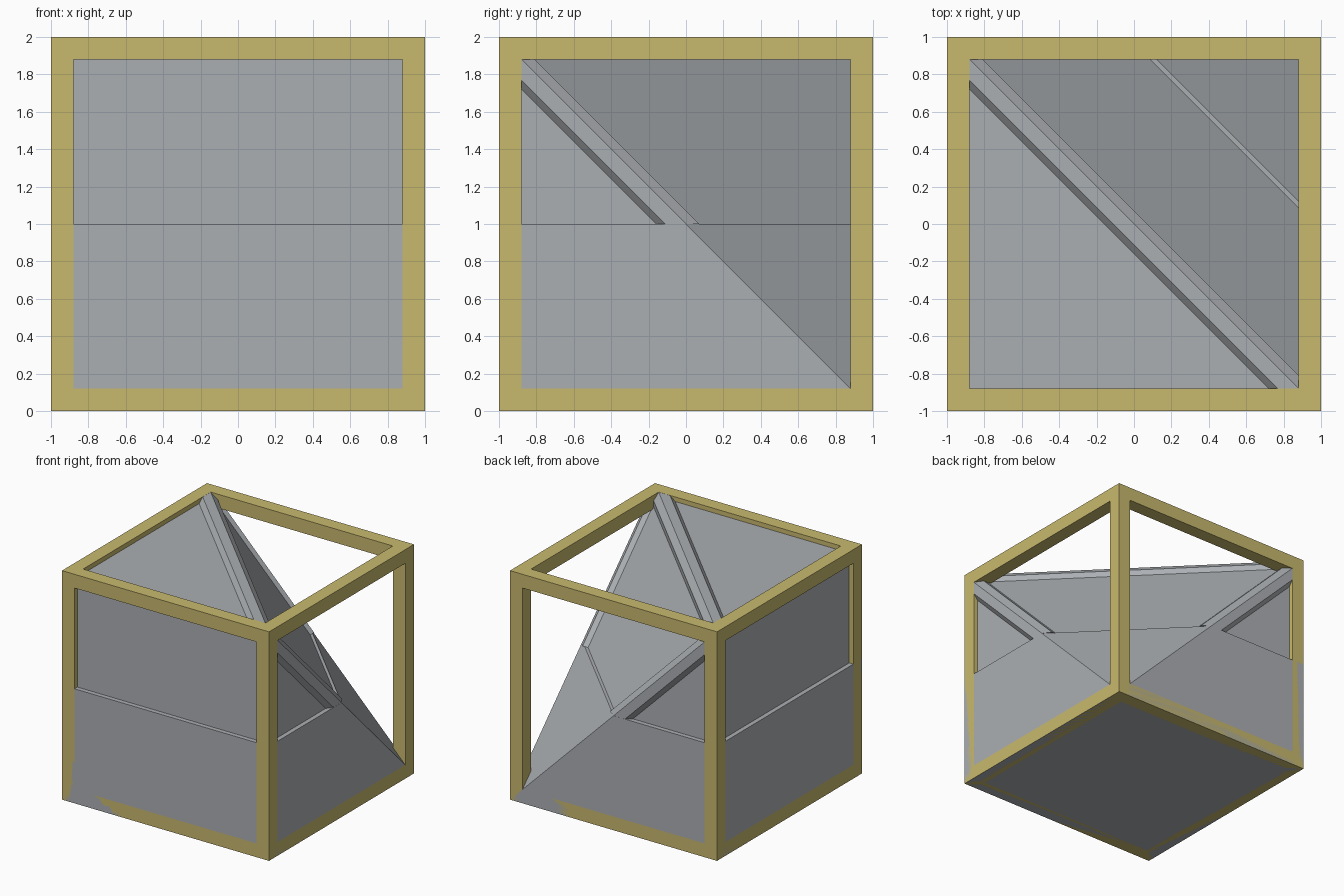
import bpy, bmesh
from mathutils import Vector

if "Cube" in bpy.data.objects:
    bpy.data.objects.remove(bpy.data.objects["Cube"])

CENTRE = Vector((0, 0, 1))


def material(name, rgb):
    m = bpy.data.materials.new(name)
    m.diffuse_color = (*rgb, 1)
    m.use_nodes = True
    m.node_tree.nodes["Principled BSDF"].inputs["Base Color"].default_value = m.diffuse_color
    return m


gold = material("dull_gold", (0.58, 0.485, 0.155))
grey = material("plate_grey", (0.41, 0.43, 0.45))


def finish(bm, name, mat):
    bmesh.ops.recalc_face_normals(bm, faces=bm.faces)
    mesh = bpy.data.meshes.new(name)
    bm.to_mesh(mesh)
    bm.free()
    mesh.materials.append(mat)
    ob = bpy.data.objects.new(name, mesh)
    ob.location = CENTRE
    bpy.context.collection.objects.link(ob)
    return ob


def add_box(bm, lo, hi):
    verts = bmesh.ops.create_cube(bm, size=1)["verts"]
    for v in verts:
        v.co = Vector([(a + b) / 2 + c * (b - a) for a, b, c in zip(lo, hi, v.co)])


def clip(bm, point, normal):
    """Cut away everything on the normal's side and cap the opening."""
    geom = bm.verts[:] + bm.edges[:] + bm.faces[:]
    cut = bmesh.ops.bisect_plane(bm, geom=geom, plane_co=point, plane_no=normal,
                                 clear_outer=True)["geom_cut"]
    edges = [e for e in cut if isinstance(e, bmesh.types.BMEdge)]
    if edges:
        bmesh.ops.holes_fill(bm, edges=edges, sides=0)


# Open cube frame: keep the outer shell of the 20 edge and corner cells
T = 0.88
steps = [-1, -T, T, 1]
bm = bmesh.new()
for i in range(3):
    for j in range(3):
        for k in range(3):
            if (i, j, k).count(1) < 2:
                add_box(bm, [steps[n] for n in (i, j, k)], [steps[n + 1] for n in (i, j, k)])
bmesh.ops.remove_doubles(bm, verts=bm.verts, dist=1e-4)
seen = {}
for f in bm.faces:
    seen.setdefault(tuple(round(c, 3) for c in f.calc_center_median()), []).append(f)
inner = [f for group in seen.values() if len(group) > 1 for f in group]
bmesh.ops.delete(bm, geom=inner, context='FACES')
bmesh.ops.dissolve_limit(bm, angle_limit=0.01, verts=bm.verts, edges=bm.edges)
finish(bm, "cube_frame", gold)

# Lower half: full-width block with one corner sliced off
bm = bmesh.new()
add_box(bm, (-1, -1, -1), (1, 1, 0))
clip(bm, (1, 0, 0), (1, 1, 1))
finish(bm, "lower_block", grey)

# Upper half: the same slice, set in slightly on every side
R = 0.96
bm = bmesh.new()
add_box(bm, (-R, -R, -0.02), (R, R, R))
clip(bm, (0.967, 0, 0), (1, 1, 1))
finish(bm, "upper_block", grey)

# Raised trim along the three sloping edges; u runs across the edge, w outwards
profile = [(-0.16, 0.96), (-0.11, 0.999), (0, 0.999), (0.07, 0.95), (0.07, 0.88), (-0.16, 0.88)]
for shift, name in enumerate(("top_edge_trim", "right_edge_trim", "back_edge_trim")):
    bm = bmesh.new()
    rings = []
    for t in (-1.3, 1.3):
        ring = []
        for u, w in profile:
            p = [u / 2 + t, u / 2 - t, w]
            ring.append(bm.verts.new([p[(n - shift - 1 + 1) % 3] for n in range(3)]))
        rings.append(ring)
    for n in range(len(profile)):
        m = (n + 1) % len(profile)
        bm.faces.new((rings[0][n], rings[0][m], rings[1][m], rings[1][n]))
    bm.faces.new(rings[0])
    bm.faces.new(rings[1])
    bmesh.ops.recalc_face_normals(bm, faces=bm.faces)
    for axis in range(3):
        for side in (-1, 1):
            n = Vector((0, 0, 0))
            n[axis] = side
            clip(bm, n * 0.9995, n)
    clip(bm, (0, 0, 0), (0, 0, -1))
    # Right and back trims trade places with the cyclic shift
    finish(bm, name, grey)
